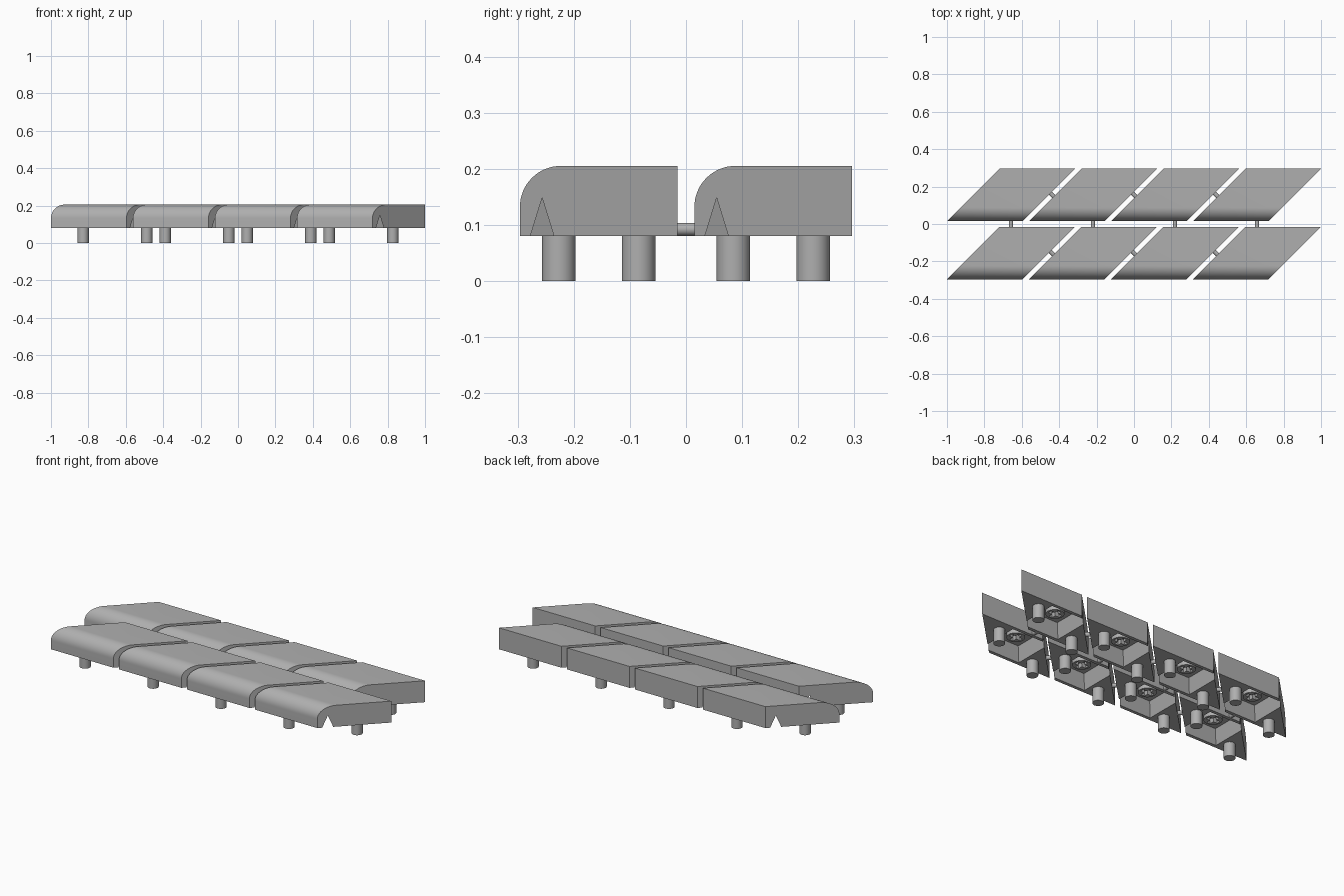
import bpy, bmesh, math
from mathutils import Matrix, Vector

if "Cube" in bpy.data.objects:
    bpy.data.objects.remove(bpy.data.objects["Cube"], do_unlink=True)

# Single grey plastic
grey = bpy.data.materials.new("grey_plastic")
grey.use_nodes = True
grey.diffuse_color = (0.43, 0.43, 0.43, 1)
grey.node_tree.nodes["Principled BSDF"].inputs["Base Color"].default_value = grey.diffuse_color

WIDTH, DEPTH, BOTTOM, TOP, ROUND = 0.4035, 0.281, 0.08, 0.205, 0.073
PITCH_X, PITCH_Y = 0.4385, 0.311


def add_object(name, bm):
    bmesh.ops.recalc_face_normals(bm, faces=bm.faces)
    mesh = bpy.data.meshes.new(name)
    bm.to_mesh(mesh)
    bm.free()
    mesh.materials.append(grey)
    obj = bpy.data.objects.new(name, mesh)
    bpy.context.collection.objects.link(obj)
    return obj


def cone(name, r1, r2, z1, z2, sides=32, at=(0, 0), turn=0.0):
    bm = bmesh.new()
    place = Matrix.Translation((*at, (z1 + z2) / 2)) @ Matrix.Rotation(turn, 4, "Z")
    bmesh.ops.create_cone(bm, cap_ends=True, segments=sides, radius1=r1, radius2=r2,
                          depth=z2 - z1, matrix=place)
    return add_object(name, bm)


def box(name, size, centre):
    bm = bmesh.new()
    bmesh.ops.create_cube(bm, size=1, matrix=Matrix.Translation(centre) @ Matrix.Diagonal((*size, 1)))
    return add_object(name, bm)


def rod(name, start, end, radius):
    start, end = Vector(start), Vector(end)
    axis = end - start
    place = Matrix.Translation((start + end) / 2) @ axis.to_track_quat("Z", "Y").to_matrix().to_4x4()
    bm = bmesh.new()
    bmesh.ops.create_cone(bm, cap_ends=True, segments=24, radius1=radius, radius2=radius,
                          depth=axis.length, matrix=place)
    return smooth(add_object(name, bm))


def select(obj):
    bpy.ops.object.select_all(action="DESELECT")
    obj.select_set(True)
    bpy.context.view_layer.objects.active = obj


def smooth(obj):
    select(obj)
    bpy.ops.object.shade_smooth_by_angle(angle=math.radians(30))
    return obj


def cut(obj, cutter):
    cutter.hide_render = True
    mod = obj.modifiers.new("cut", "BOOLEAN")
    mod.operation, mod.solver, mod.object = "DIFFERENCE", "EXACT", cutter
    select(obj)
    bpy.ops.object.modifier_apply(modifier=mod.name)
    bpy.data.objects.remove(cutter, do_unlink=True)


# Key cap: side profile with a rounded front, extruded sideways and sheared
profile = [(DEPTH / 2, BOTTOM), (DEPTH / 2, TOP)]
for i in range(17):
    a = math.pi / 2 * (1 + i / 16)
    profile.append((-DEPTH / 2 + ROUND + ROUND * math.cos(a), TOP - ROUND + ROUND * math.sin(a)))
profile.append((-DEPTH / 2, BOTTOM))
bm = bmesh.new()
face = bm.faces.new([bm.verts.new((y - WIDTH / 2, y, z)) for y, z in profile])
side = bmesh.ops.extrude_face_region(bm, geom=[face])
bmesh.ops.translate(bm, vec=(WIDTH, 0, 0),
                    verts=[v for v in side["geom"] if isinstance(v, bmesh.types.BMVert)])
cap = add_object("key_cap", bm)

# Tapered square pocket underneath; its corners break through the slanted sides
diag = math.sqrt(2)
cut(cap, cone("pocket_cutter", 0.1281 * diag, 0.0975 * diag, 0.06, 0.159, 4, turn=math.pi / 4))
smooth(cap)

# Round stem socket with a cross slot
stem = cone("stem_socket", 0.048, 0.048, 0.13, 0.162)
for size in ((0.072, 0.022, 0.05), (0.022, 0.072, 0.05)):
    cut(stem, box("slot_cutter", size, (0, 0, 0.132)))
smooth(stem)

# Two pegs near the sharp corners
pegs = [smooth(cone("peg", 0.03, 0.03, 0, BOTTOM + 0.01, at=(s * 0.17, s * 0.071))) for s in (-1, 1)]

# Lay out the two rows of four keys
parts = [cap, stem] + pegs
for row in range(2):
    for col in range(4):
        x, y = (col - 1.5) * PITCH_X, (row - 0.5) * PITCH_Y
        for part in parts:
            obj = part
            if row or col:
                obj = part.copy()
                bpy.context.collection.objects.link(obj)
            obj.location = (x, y, 0)
        # Thin rods joining neighbouring keys
        if col < 3:
            gx, half = x + PITCH_X / 2, 0.016
            rod("side_link", (gx - half, y + half, 0.092), (gx + half, y - half, 0.092), 0.0115)
        if row == 0:
            rod("row_link", (x, -0.025, 0.092), (x, 0.025, 0.092), 0.0115)
